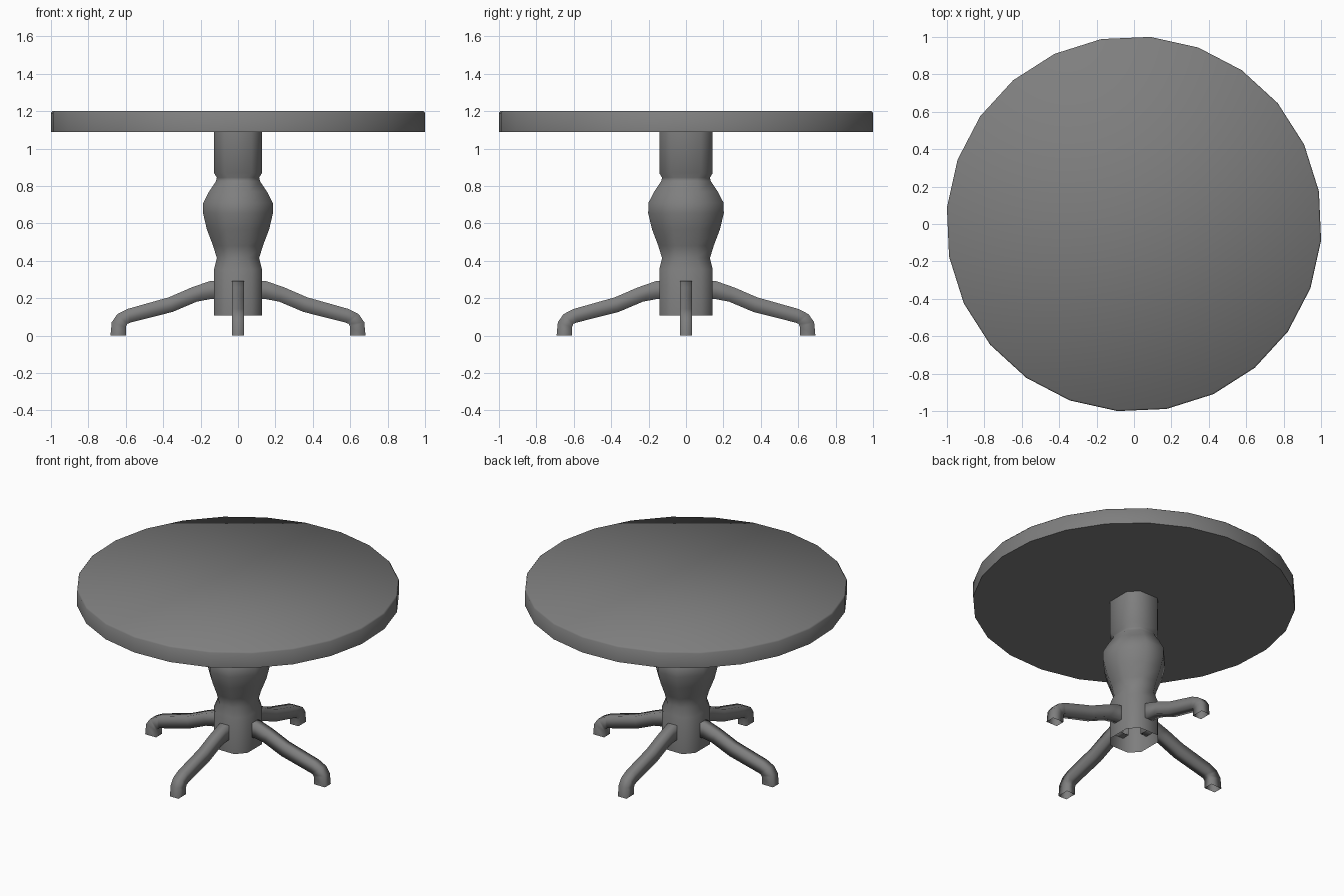
import bpy, bmesh, math
from mathutils import Vector

if "Cube" in bpy.data.objects:
    bpy.data.objects.remove(bpy.data.objects["Cube"])

# Dark grey finish shared by all parts
finish = bpy.data.materials.new("dark_grey")
finish.diffuse_color = (0.21, 0.21, 0.21, 1)
finish.use_nodes = True
finish.node_tree.nodes["Principled BSDF"].inputs["Base Color"].default_value = finish.diffuse_color


def loft(name, rings, caps=True, angle=60):
    """Skin a list of equal-length vertex rings, optionally capping both ends."""
    bm = bmesh.new()
    loops = [[bm.verts.new(p) for p in ring] for ring in rings]
    n = len(loops[0])
    for a, b in zip(loops, loops[1:]):
        for i in range(n):
            j = (i + 1) % n
            bm.faces.new((a[i], a[j], b[j], b[i]))
    if caps:
        bm.faces.new(loops[0])
        bm.faces.new(loops[-1])
    bmesh.ops.recalc_face_normals(bm, faces=bm.faces)
    mesh = bpy.data.meshes.new(name)
    bm.to_mesh(mesh)
    bm.free()
    for poly in mesh.polygons:
        poly.use_smooth = True
    mesh.set_sharp_from_angle(angle=math.radians(angle))
    mesh.materials.append(finish)
    obj = bpy.data.objects.new(name, mesh)
    bpy.context.collection.objects.link(obj)
    return obj


# Round table top with a softened rim
def disc(r, z):
    return [(r * math.cos(math.radians(10 + 15 * i)),
             r * math.sin(math.radians(10 + 15 * i)), z) for i in range(24)]


loft("table_top", [disc(1.004, 1.09), disc(1.004, 1.19), disc(.996, 1.2)])


# Turned pedestal: front half width, height, share of each side left flat
def eight_sided(w, z, flat):
    x, y = w, w + .015
    return [(x, -y * flat, z), (x, y * flat, z), (x * flat, y, z), (-x * flat, y, z),
            (-x, y * flat, z), (-x, -y * flat, z), (-x * flat, -y, z), (x * flat, -y, z)]


profile = [(.128, .107, .56), (.128, .355, .56), (.113, .415, .45), (.133, .48, .4),
           (.167, .57, .38), (.187, .655, .38), (.186, .71, .38), (.155, .77, .4),
           (.118, .825, .45), (.113, .845, .5), (.128, .87, .56), (.128, 1.09, .56)]
loft("pedestal", [eight_sided(*p) for p in profile], caps=False)

# Curved square-section legs: upper and lower outline points (distance out, height)
outline = [((.08, .295), (.08, .195)), ((.15, .292), (.15, .195)),
           ((.25, .257), (.22, .182)), ((.37, .205), (.35, .127)),
           ((.59, .143), (.575, .07)), ((.645, .115), (.592, .063)),
           ((.675, .072), (.60, .046)), ((.682, 0), (.60, 0))]
HALF_WIDTH = .032


def leg(name, turn, push):
    c, s = math.cos(turn), math.sin(turn)
    rings = []
    for top, bottom in outline:
        corners = [(top, -1), (top, 1), (bottom, 1), (bottom, -1)]
        rings.append([((p[0] + push) * c - v * HALF_WIDTH * s,
                       (p[0] + push) * s + v * HALF_WIDTH * c, p[1]) for p, v in corners])
    loft(name, rings, caps=False, angle=120)


for i, side in enumerate(("right", "back", "left", "front")):
    leg(side + "_leg", i * math.pi / 2, .01 * (i % 2))
